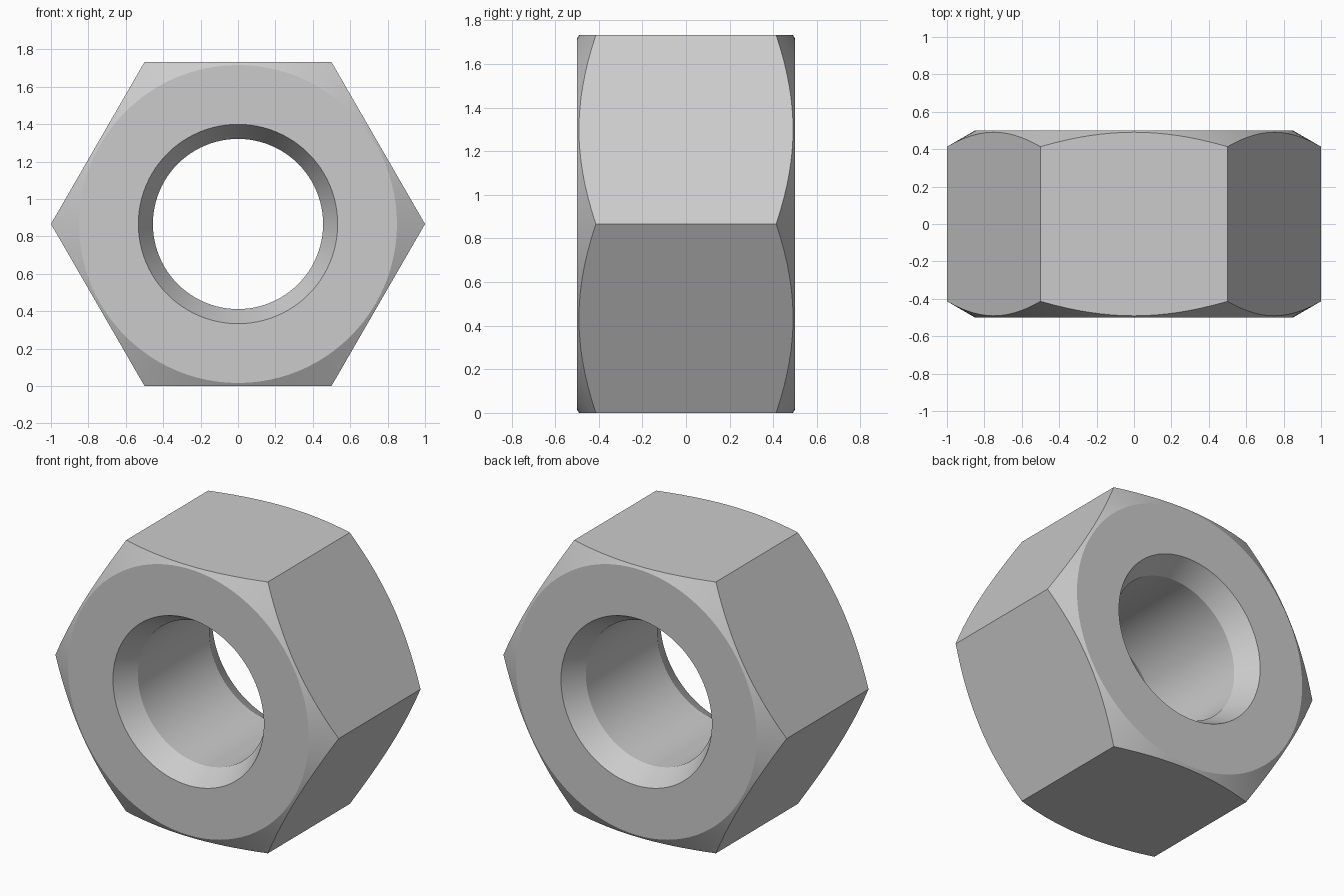
import bpy
import bmesh
from math import sin, cos, pi, sqrt, tan, radians

default_cube = bpy.data.objects.get("Cube")
if default_cube:
    bpy.data.objects.remove(default_cube, do_unlink=True)

SEGMENTS = 96          # divisible by six, so corners land on vertices
HALF_DEPTH = 0.5
APOTHEM = sqrt(3) / 2  # corner radius is one
FACE_RADIUS = 0.85     # flat washer face
MOUTH_RADIUS = 0.533   # countersink at the face
BORE_RADIUS = 0.455
SINK_DEPTH = 0.14


def hex_radius(angle):
    """Distance from the centre to the hexagon outline."""
    return APOTHEM / cos((angle % (pi / 3)) - pi / 6)


def section(angle):
    """Closed radius/depth section of the nut at one angle."""
    outer = hex_radius(angle)
    drop = (outer - FACE_RADIUS) * tan(radians(30))
    half = [(outer, HALF_DEPTH - drop), (FACE_RADIUS, HALF_DEPTH),
            (MOUTH_RADIUS, HALF_DEPTH), (BORE_RADIUS, HALF_DEPTH - SINK_DEPTH)]
    return half + [(r, -y) for r, y in reversed(half)]


# Plain steel
steel = bpy.data.materials.new("steel grey")
steel.use_nodes = True
colour = (0.6, 0.6, 0.6, 1)
steel.diffuse_color = colour
steel.node_tree.nodes["Principled BSDF"].inputs["Base Color"].default_value = colour

# Sweep the section round the bore axis
bm = bmesh.new()
rings = []
for i in range(SEGMENTS):
    a = 2 * pi * i / SEGMENTS
    rings.append([bm.verts.new((r * cos(a), y, APOTHEM + r * sin(a)))
                  for r, y in section(a)])
for i, ring in enumerate(rings):
    following = rings[(i + 1) % SEGMENTS]
    for j in range(len(ring)):
        k = (j + 1) % len(ring)
        bm.faces.new((ring[j], ring[k], following[k], following[j]))
bmesh.ops.recalc_face_normals(bm, faces=bm.faces)

mesh = bpy.data.meshes.new("hex_nut")
bm.to_mesh(mesh)
bm.free()
mesh.materials.append(steel)
nut = bpy.data.objects.new("hex_nut", mesh)
bpy.context.collection.objects.link(nut)

# Round surfaces smooth, machined edges crisp
bpy.ops.object.select_all(action="DESELECT")
nut.select_set(True)
bpy.context.view_layer.objects.active = nut
bpy.ops.object.shade_smooth_by_angle(angle=radians(25))
